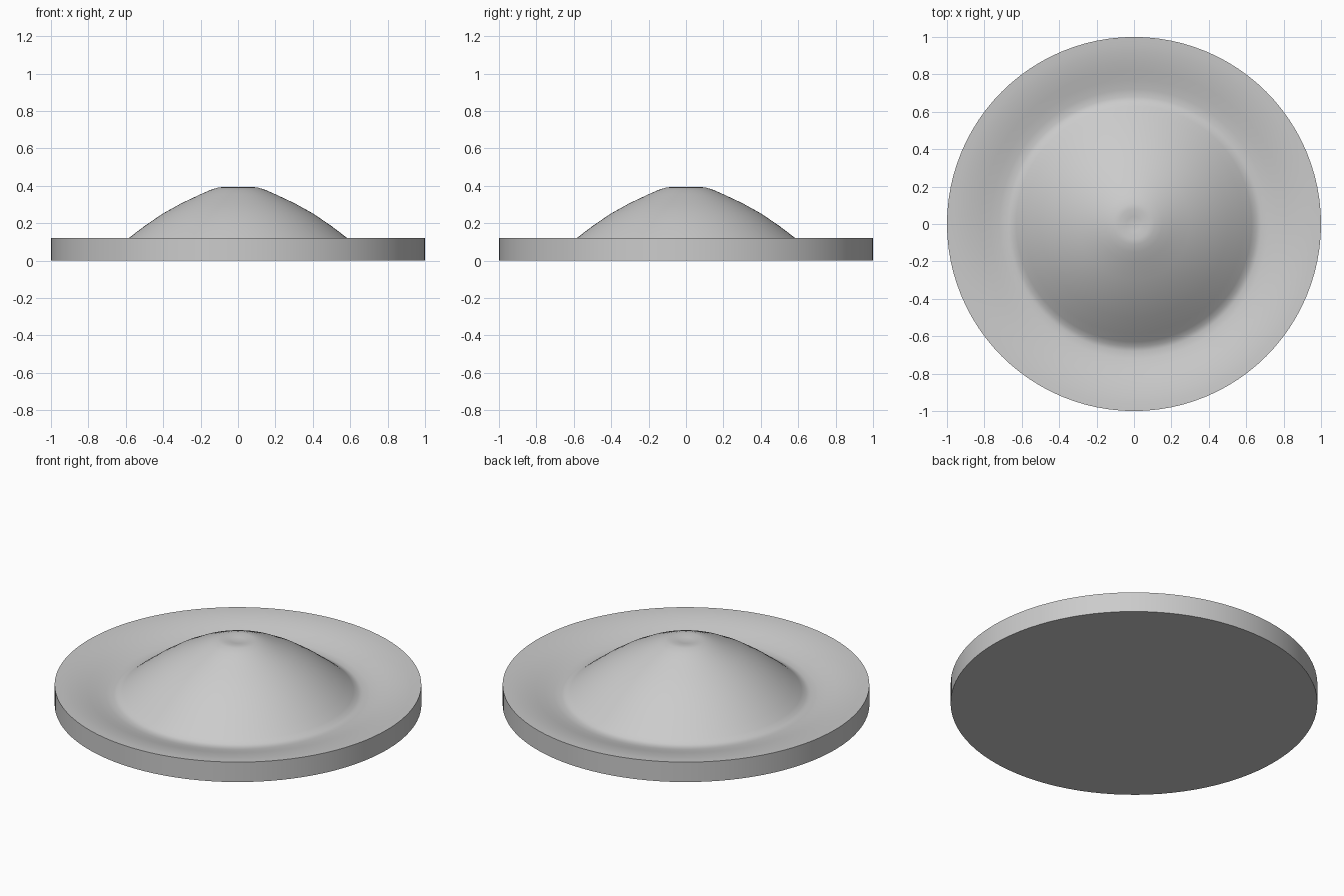
import bpy, bmesh, math

if "Cube" in bpy.data.objects:
    bpy.data.objects.remove(bpy.data.objects["Cube"])

SEGMENTS = 96

# Half cross-section (radius, height), from the dimpled crown out to the rim and base
PROFILE = [
    (0.04, 0.387), (0.08, 0.394), (0.11, 0.390), (0.15, 0.377), (0.20, 0.355),
    (0.30, 0.308), (0.40, 0.253), (0.50, 0.185), (0.585, 0.120), (0.63, 0.084),
    (0.655, 0.066), (0.68, 0.060), (0.72, 0.065), (0.77, 0.077), (0.82, 0.091),
    (0.87, 0.104), (0.92, 0.113), (0.96, 0.118), (1.0, 0.12), (1.0, 0.0),
]

grey = bpy.data.materials.new("light grey")
grey.diffuse_color = (0.6, 0.6, 0.6, 1)
grey.use_nodes = True
grey.node_tree.nodes["Principled BSDF"].inputs["Base Color"].default_value = grey.diffuse_color

# Revolve the cross-section into rings
bm = bmesh.new()
rings = []
for r, z in PROFILE:
    rings.append([bm.verts.new((r * math.cos(2 * math.pi * i / SEGMENTS),
                                r * math.sin(2 * math.pi * i / SEGMENTS), z))
                  for i in range(SEGMENTS)])
crown = bm.verts.new((0, 0, 0.384))
for i in range(SEGMENTS):
    j = (i + 1) % SEGMENTS
    bm.faces.new((crown, rings[0][i], rings[0][j]))
    for inner, outer in zip(rings, rings[1:]):
        bm.faces.new((inner[i], outer[i], outer[j], inner[j]))

# Flat underside
bm.faces.new(rings[-1][::-1])
bmesh.ops.recalc_face_normals(bm, faces=bm.faces)

mesh = bpy.data.meshes.new("domed_disc")
bm.to_mesh(mesh)
bm.free()
mesh.materials.append(grey)
disc = bpy.data.objects.new("domed_disc", mesh)
bpy.context.collection.objects.link(disc)

# Smooth surfaces with crisp rim edges
bpy.context.view_layer.objects.active = disc
disc.select_set(True)
bpy.ops.object.shade_smooth_by_angle(angle=math.radians(50))
